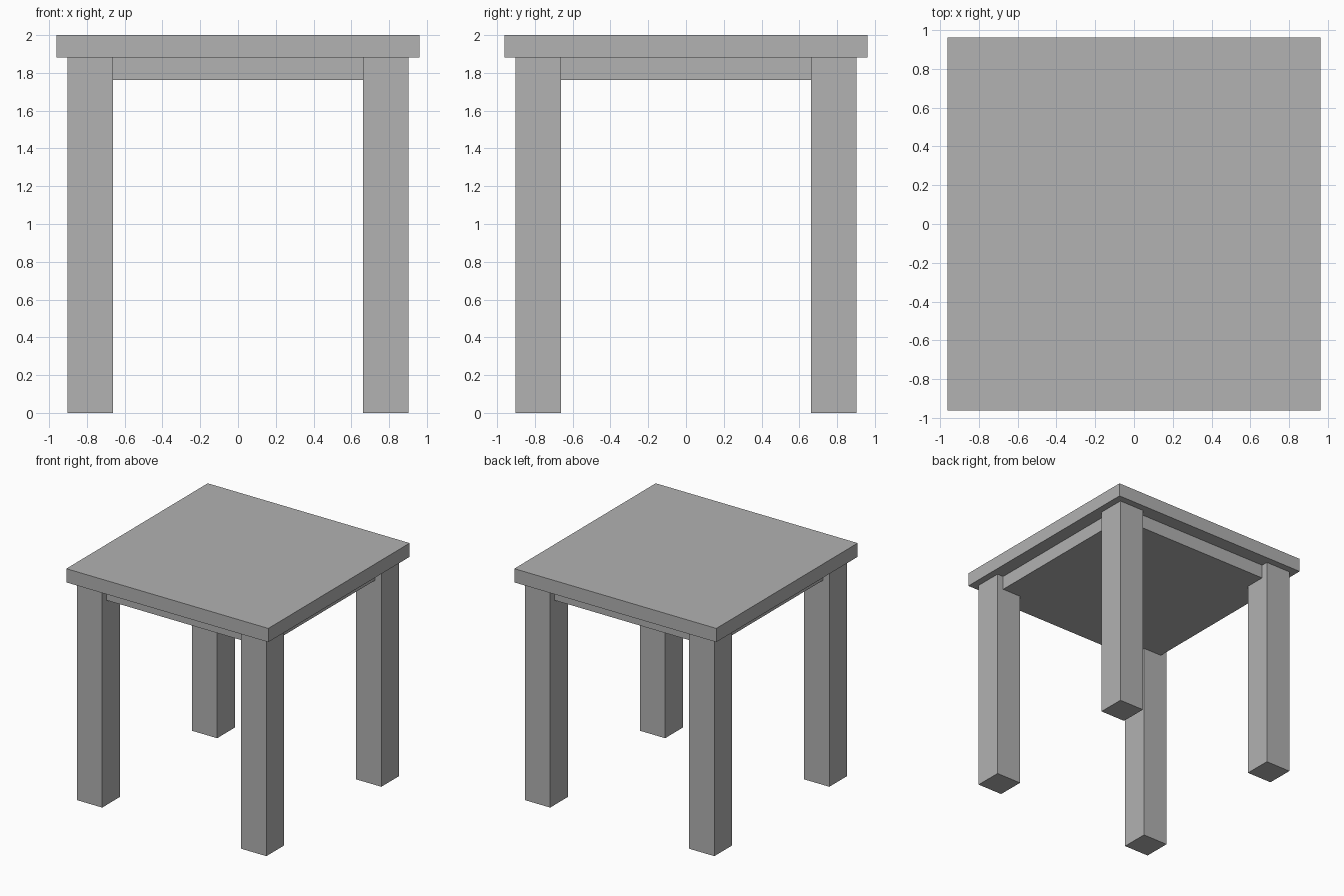
import bpy

cube = bpy.data.objects.get("Cube")
if cube:
    bpy.data.objects.remove(cube, do_unlink=True)

grey = bpy.data.materials.new("plain_grey")
grey.use_nodes = True
colour = (0.445, 0.445, 0.445, 1)
grey.diffuse_color = colour
grey.node_tree.nodes["Principled BSDF"].inputs["Base Color"].default_value = colour


def box(name, low, high):
    """Add a box spanning two opposite corners."""
    centre = [(a + b) / 2 for a, b in zip(low, high)]
    bpy.ops.mesh.primitive_cube_add(size=1, location=centre)
    obj = bpy.context.object
    obj.name = name
    obj.scale = [b - a for a, b in zip(low, high)]
    bpy.ops.object.transform_apply(location=False, rotation=False, scale=True)
    obj.data.materials.append(grey)
    return obj


height = 2.0
top_half = 0.962
top_base = 1.882
frame_half = 0.842
frame_base = 1.762
leg_outer = 0.902
leg_width = 0.24

# Table top and the solid frame block beneath it
box("table_top", (-top_half, -top_half, top_base), (top_half, top_half, height))
box("under_frame", (-frame_half, -frame_half, frame_base),
    (frame_half, frame_half, top_base))

# Four square legs
mid = leg_outer - leg_width / 2
half = leg_width / 2
for side, sx in (("left", 1), ("right", -1)):
    for end, sy in (("front", -1), ("back", 1)):
        x, y = sx * mid, sy * mid
        box(f"{end}_{side}_leg", (x - half, y - half, 0),
            (x + half, y + half, top_base))
